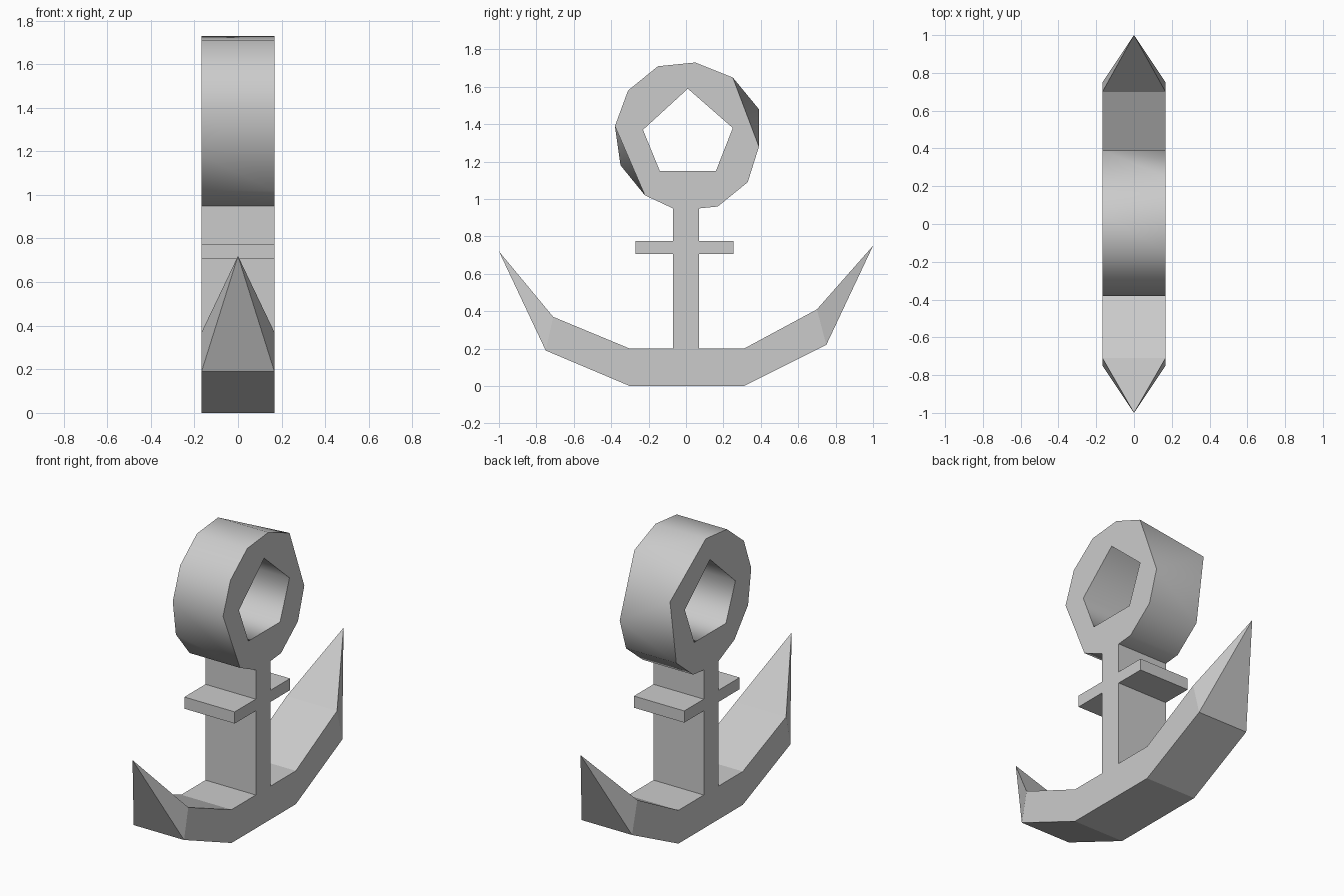
import bpy
import bmesh
from math import radians

if "Cube" in bpy.data.objects:
    bpy.data.objects.remove(bpy.data.objects["Cube"], do_unlink=True)

HALF = 0.167  # half the thickness across x

grey = bpy.data.materials.new("plain_grey")
grey.use_nodes = True
COLOUR = (0.6, 0.6, 0.6, 1)
grey.diffuse_color = COLOUR
grey.node_tree.nodes["Principled BSDF"].inputs["Base Color"].default_value = COLOUR


def finish(name, bm, smooth_angle=None):
    bmesh.ops.recalc_face_normals(bm, faces=bm.faces)
    mesh = bpy.data.meshes.new(name)
    bm.to_mesh(mesh)
    bm.free()
    mesh.materials.append(grey)
    obj = bpy.data.objects.new(name, mesh)
    bpy.context.collection.objects.link(obj)
    if smooth_angle:
        bpy.ops.object.select_all(action='DESELECT')
        obj.select_set(True)
        bpy.context.view_layer.objects.active = obj
        bpy.ops.object.shade_smooth_by_angle(angle=radians(smooth_angle))
    return obj


def loop(bm, x, points):
    return [bm.verts.new((x, y, z)) for y, z in points]


def bridge(bm, a, b):
    """Wall between two closed loops; merged corners become triangles."""
    for i in range(len(a)):
        j = (i + 1) % len(a)
        corners = list(dict.fromkeys((a[i], a[j], b[j], b[i])))
        if len(corners) > 2:
            bm.faces.new(corners)


def prism(profile):
    bm = bmesh.new()
    a, b = loop(bm, HALF, profile), loop(bm, -HALF, profile)
    bm.faces.new(a)
    bm.faces.new(b[::-1])
    bridge(bm, a, b)
    return bm


def bar(name, y0, y1, z0, z1):
    finish(name, prism([(y0, z0), (y1, z0), (y1, z1), (y0, z1)]))


# Arms: bent bar whose two end faces are drawn out to pointed flukes
bm = prism([(-0.3, 0), (0.31, 0), (0.75, 0.22), (0.7, 0.41),
            (0.31, 0.2), (-0.3, 0.2), (-0.71, 0.37), (-0.75, 0.19)])
bm.faces.ensure_lookup_table()
for sign, tip_z in ((1, 0.75), (-1, 0.72)):
    end = [f for f in bm.faces if len(f.verts) == 4
           and all(v.co.y * sign > 0.65 for v in f.verts)]
    tip = bmesh.ops.poke(bm, faces=end)["verts"][0]
    tip.co = (0, sign, tip_z)
finish("arms_and_flukes", bm)

# Shank and the two halves of the stock
bar("shank", -0.07, 0.07, 0.2, 0.95)
bar("stock_front", -0.27, -0.07, 0.705, 0.775)
bar("stock_back", 0.07, 0.255, 0.705, 0.775)

# Ring: faceted rim with a few corners merged on each side, five-sided hole
RIM = [(0.05, 1.73), (0.25, 1.65), (0.39, 1.48), (0.39, 1.28), (0.33, 1.09),
       (0.17, 0.96), (0.07, 0.95), (-0.07, 0.95), (-0.22, 1.02),
       (-0.35, 1.18), (-0.38, 1.39), (-0.31, 1.58), (-0.15, 1.71)]
HOLE = [(0.01, 1.59), (0.25, 1.38), (0.16, 1.15), (-0.14, 1.15), (-0.23, 1.37)]


def rim_loop(bm, x, merged):
    verts = []
    for i, (y, z) in enumerate(RIM):
        verts.append(verts[-1] if i in merged else bm.verts.new((x, y, z)))
    return verts


bm = bmesh.new()
rims = [rim_loop(bm, HALF, (2, 9)), rim_loop(bm, -HALF, (1, 3))]
holes = [loop(bm, HALF, HOLE), loop(bm, -HALF, HOLE)]
bridge(bm, *rims)
bridge(bm, *holes)
for rim, hole, x in zip(rims, holes, (1, -1)):
    border = {e for e in bm.edges
              if all(v in rim for v in e.verts) or all(v in hole for v in e.verts)}
    bmesh.ops.triangle_fill(bm, use_beauty=True, edges=list(border), normal=(x, 0, 0))
finish("ring", bm, smooth_angle=75)
